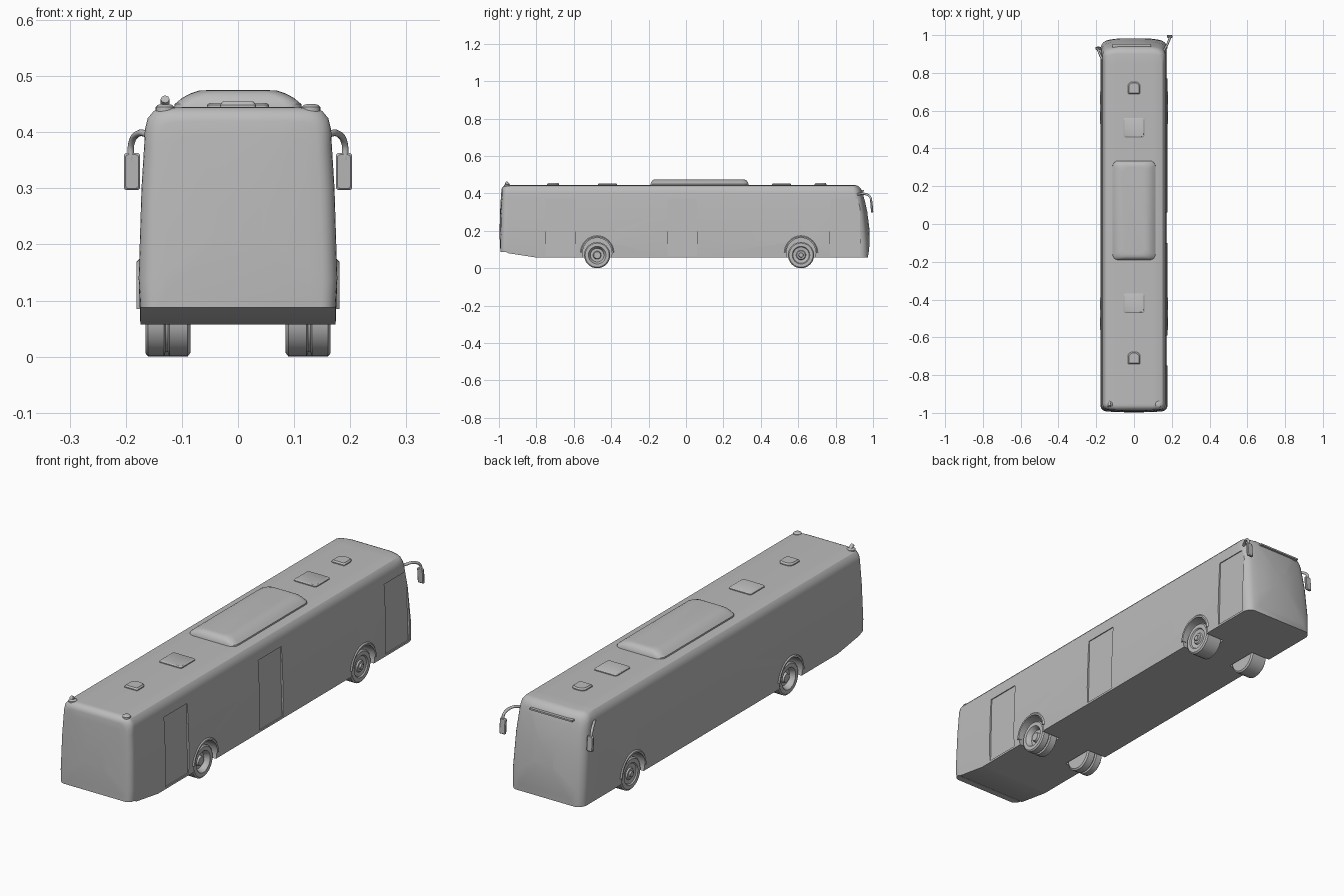
import bpy, bmesh
from math import sin, cos, pi, radians
from mathutils import Vector

cube = bpy.data.objects.get("Cube")
if cube:
    bpy.data.objects.remove(cube, do_unlink=True)

grey = bpy.data.materials.new("body_grey")
grey.use_nodes = True
grey.diffuse_color = (0.5, 0.5, 0.5, 1)
grey.node_tree.nodes["Principled BSDF"].inputs["Base Color"].default_value = (0.5, 0.5, 0.5, 1)


def smooth(ob, angle=30):
    bpy.ops.object.select_all(action='DESELECT')
    ob.select_set(True)
    bpy.context.view_layer.objects.active = ob
    bpy.ops.object.shade_smooth_by_angle(angle=radians(angle))


def loft(name, rings, closed=False, shade=True):
    """Skin a row of equal rings; cap the ends, or join last to first."""
    bm = bmesh.new()
    rows = [[bm.verts.new(p) for p in ring] for ring in rings]
    n = len(rows[0])
    pairs = list(zip(rows, rows[1:])) + ([(rows[-1], rows[0])] if closed else [])
    for a, b in pairs:
        for i in range(n):
            j = (i + 1) % n
            bm.faces.new((a[i], a[j], b[j], b[i]))
    if not closed:
        bm.faces.new(rows[0])
        bm.faces.new(rows[-1])
    bmesh.ops.recalc_face_normals(bm, faces=bm.faces)
    mesh = bpy.data.meshes.new(name)
    bm.to_mesh(mesh)
    bm.free()
    mesh.materials.append(grey)
    ob = bpy.data.objects.new(name, mesh)
    bpy.context.collection.objects.link(ob)
    if shade:
        smooth(ob)
    return ob


def rounded_rect(cx, cy, hx, hy, r, z, front_r=None, steps=5):
    """Rounded rectangle in plan; front_r rounds the +y corners differently."""
    pts = []
    for q, (sx, sy) in enumerate([(1, 1), (-1, 1), (-1, -1), (1, -1)]):
        rr = front_r if front_r and sy > 0 else r
        for k in range(steps):
            a = pi / 2 * (q + k / (steps - 1))
            pts.append((cx + sx * (hx - rr) + rr * cos(a),
                        cy + sy * (hy - rr) + rr * sin(a), z))
    return pts


def box(name, lo, hi):
    (x0, y0, z0), (x1, y1, z1) = lo, hi
    return loft(name, [[(x0, y0, z), (x1, y0, z), (x1, y1, z), (x0, y1, z)] for z in (z0, z1)])


# Body shell: one cross-section carried from tail to nose
PROFILE = [(.177, .14), (.172, .30), (.167, .38), (.166, .405),
           (.161, .425), (.15, .438), (.135, .443), (.10, .445)]


def section(inset, zb, scale, y_of):
    half = [(.174, zb)] + PROFILE
    pts = half + [(-x, z) for x, z in reversed(half)]
    out = []
    for x, z in pts:
        x *= 1 - inset / .17
        z -= inset * (z - zb) / (.445 - zb)
        x, z = x * scale, .25 + (z - .25) * scale
        out.append((x, y_of(x, z), z))
    return out


def tail(x, z):
    return -1 + .012 * (z / .44) ** 2 + .01 * (x / .17) ** 2


def nose(x, z):
    return .99 - .05 * ((z - .06) / .38) ** 2 - .025 * (x / .17) ** 2


ARC = [k * pi / 10 for k in range(6)]
rings = [section(.025, .088, s, tail) for s in (.3, .6, .85)]
rings += [section(.025 * (1 - sin(a)), .088, 1,
                  lambda x, z, a=a: tail(x, z) + .025 * (1 - cos(a))) for a in ARC]
for y in (-.95, -.8, -.79, 0, .8, .85):
    rings.append(section(0, .057 + .031 * max(0, (-.8 - y) / .2), 1, lambda x, z, y=y: y))
rings += [section(.03 * (1 - sin(a)), .057, 1,
                  lambda x, z, a=a: nose(x, z) - .03 * (1 - cos(a))) for a in reversed(ARC)]
rings += [section(.03, .057, s, nose) for s in (.85, .6, .3)]
body = loft("body_shell", rings, shade=False)


def cut(target, cutter):
    cutter.hide_render = True
    mod = target.modifiers.new("cut", 'BOOLEAN')
    mod.operation = 'DIFFERENCE'
    mod.solver = 'EXACT'
    mod.object = cutter
    bpy.context.view_layer.objects.active = target
    bpy.ops.object.modifier_apply(modifier=mod.name)
    bpy.data.objects.remove(cutter, do_unlink=True)


def disc_ring(x, r, cy, cz, n=32):
    return [(x, cy + r * cos(2 * pi * k / n), cz + r * sin(2 * pi * k / n)) for k in range(n)]


REAR, FRONT = -.475, .615
# Wheel wells
for y in (REAR, FRONT):
    for s in (1, -1):
        cut(body, loft("well_cutter", [disc_ring(s * x, .079, y, .083) for x in (.08, .25)]))
# Shallow door recesses on the +x side
for y0, y1 in ((-.75, -.59), (-.10, .06), (.77, .93)):
    cut(body, loft("door_cutter", [[(x, y0, z), (.25, y0, z), (.25, y1, z), (x, y1, z)]
                                   for x, z in ((.170, .066), (.1635, .37))]))
smooth(body)

# Wheel profiles: (x, radius) from the inner face to the hub centre
REAR_WHEEL = [(.085, .04), (.085, .063), (.09, .07), (.122, .07), (.125, .062), (.129, .062),
              (.132, .07), (.16, .07), (.165, .064), (.165, .047), (.160, .043),
              (.142, .036), (.142, .022), (.155, .018), (.155, .008)]
FRONT_WHEEL = [(.085, .04), (.085, .063), (.09, .07), (.16, .07), (.165, .064), (.165, .047),
               (.160, .043), (.157, .026), (.163, .022), (.163, .013), (.170, .011), (.170, .005)]
for label, y, prof in (("rear", REAR, REAR_WHEEL), ("front", FRONT, FRONT_WHEEL)):
    for side, s in (("left", 1), ("right", -1)):
        loft(f"{label}_wheel_{side}", [disc_ring(s * x, r, y, .07) for x, r in prof])
        # Arch lip: flared half ring over the wheel
        lip = []
        for k in range(21):
            a = pi * k / 20
            lip.append([(s * x, y + r * cos(a), .085 + r * sin(a))
                        for x, r in ((.16, .077), (.180, .077), (.181, .084), (.172, .093), (.16, .093))])
        loft(f"{label}_arch_{side}", lip)

# Roof pod
loft("roof_pod", [rounded_rect(0, .072, hx, hy, r, z) for hx, hy, r, z in
                  ((.115, .263, .03, .438), (.113, .262, .03, .45), (.10, .258, .03, .461),
                   (.085, .252, .03, .469), (.07, .243, .03, .474), (.055, .23, .03, .475))])

# Roof hatches, vents and tail beacons
for label, y in (("front", .51), ("rear", -.42)):
    loft(f"{label}_hatch", [rounded_rect(0, y, hx, hx - .004, .01, z) for hx, z in
                            ((.055, .44), (.055, .449), (.051, .452))])
for label, y in (("front", .72), ("rear", -.71)):
    loft(f"{label}_vent", [rounded_rect(0, y, h, h, .006, z, front_r=.022) for h, z in
                           ((.032, .44), (.032, .449), (.027, .455))])
for side, s in (("left", 1), ("right", -1)):
    loft(f"beacon_{side}", [rounded_rect(s * .13, -.955, r, r, r * .99, z) for r, z in
                            ((.017, .43), (.017, .445), (.012, .449), (.008, .45))])


def tube(name, pts, radius):
    cu = bpy.data.curves.new(name, 'CURVE')
    cu.dimensions = '3D'
    cu.bevel_depth = radius
    cu.bevel_resolution = 2
    cu.use_fill_caps = True
    sp = cu.splines.new('BEZIER')
    sp.bezier_points.add(len(pts) - 1)
    for bp, p in zip(sp.bezier_points, pts):
        bp.co = p
        bp.handle_left_type = bp.handle_right_type = 'AUTO'
    cu.materials.append(grey)
    ob = bpy.data.objects.new(name, cu)
    bpy.context.collection.objects.link(ob)


# Rear camera stub on the roof
tube("roof_camera", [(-.13, -.95, .445), (-.13, -.955, .452), (-.13, -.965, .459)], .008)

# Raised lip above the windscreen
box("windscreen_lip", (-.115, .92, .411), (.09, .952, .418))

# Mirrors on curved arms
for side, s, y in (("left", 1, .993), ("right", -1, .93)):
    tube(f"mirror_arm_{side}", [(s * .158, y - .075, .395), (s * .177, y - .04, .398),
                                (s * .19, y - .008, .38), (s * .191, y - .002, .35)], .006)
    head = Vector((s * .189, y, .33))
    rings = []
    for dy, g in ((-.006, .003), (-.003, 0), (.003, 0), (.006, .003)):
        flat = rounded_rect(0, 0, .0145 - g, .033 - g, .005, 0)
        rings.append([head + Vector((px, dy + (.33 - .03 - pz - .3) * .08, pz)) for px, pz, _ in flat])
    loft(f"mirror_head_{side}", rings)
